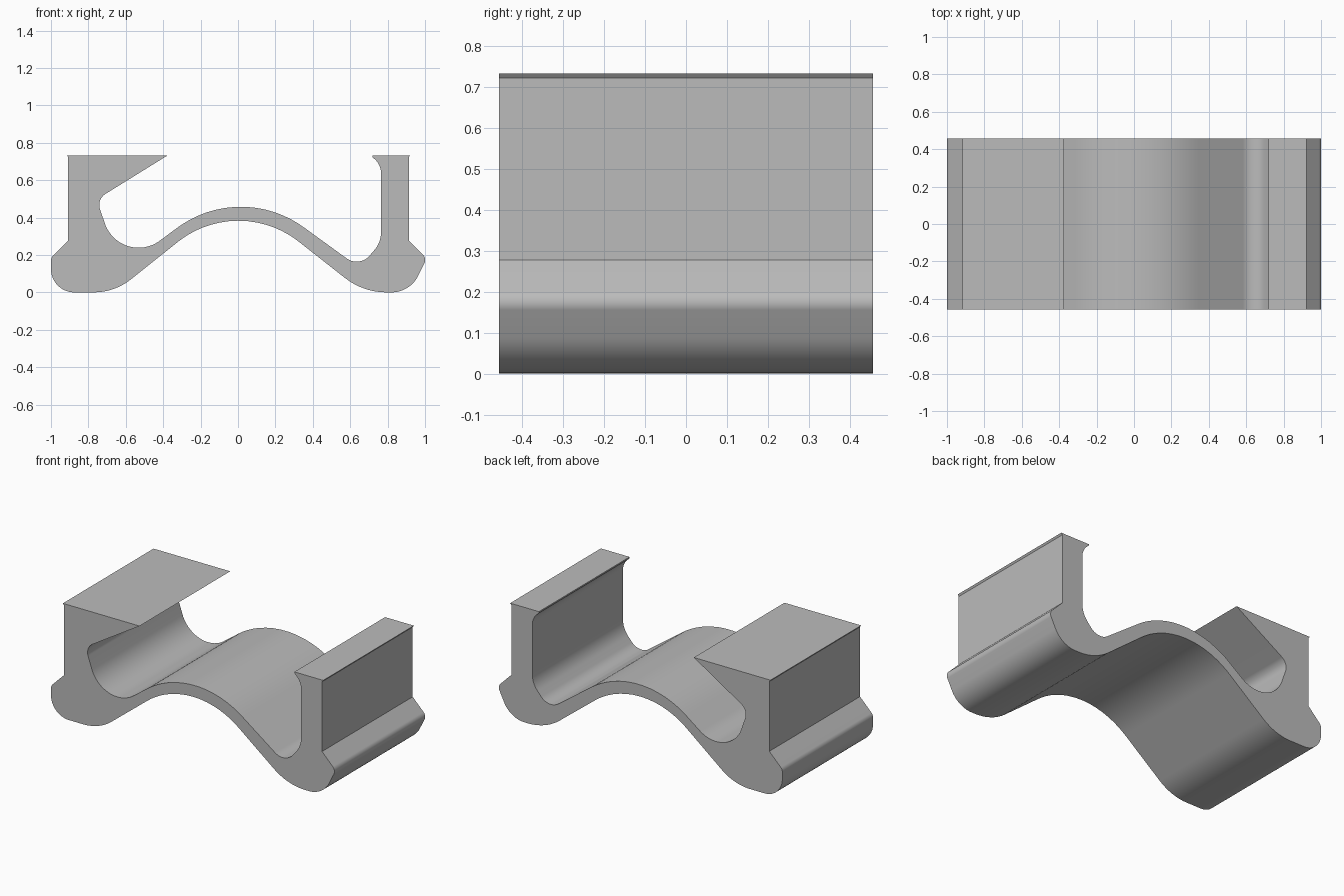
import bpy
import bmesh
from math import ceil, radians, tan
from mathutils import Vector

cube = bpy.data.objects.get("Cube")
if cube:
    bpy.data.objects.remove(cube, do_unlink=True)

HALF_DEPTH = 0.457


def rounded(corners):
    """Turn (x, z, radius) corners into an outline with true arc fillets."""
    outline = []
    for i, (x, z, radius) in enumerate(corners):
        here = Vector((x, z))
        if not radius:
            outline.append(here)
            continue
        a = (Vector(corners[i - 1][:2]) - here).normalized()
        b = (Vector(corners[(i + 1) % len(corners)][:2]) - here).normalized()
        half = a.angle(b) / 2
        start = here + a * (radius / tan(half))
        end = here + b * (radius / tan(half))
        centre = here + (a + b).normalized() * (start - here).length / (a.dot((a + b).normalized()))
        steps = max(3, ceil((radians(180) - 2 * half) / radians(5)))
        for k in range(steps + 1):
            spoke = start.lerp(end, k / steps) - centre
            outline.append(centre + spoke.normalized() * radius)
    return outline


# Clip section, clockwise from the top left: sharp corners have radius 0
section = [
    # hooked left arm and its pocket
    (-0.916, 0.733, 0), (-0.375, 0.733, 0), (-0.756, 0.497, 0.07), (-0.627, 0.122, 0.19),
    # top of the arch and the right pocket
    (0.012, 0.594, 0.57), (0.648, 0.133, 0.09), (0.765, 0.267, 0.15),
    # right arm with its small lip
    (0.765, 0.68, 0.1), (0.718, 0.724, 0), (0.718, 0.733, 0),
    (0.921, 0.733, 0), (0.913, 0.722, 0), (0.913, 0.277, 0),
    # right foot, underside of the arch, left foot
    (1.009, 0.181, 0.04), (0.92, 0, 0.16), (0.67, 0, 0.36), (0, 0.526, 0.52),
    (-0.66, 0, 0.32), (-1, 0, 0.125), (-1, 0.185, 0.04),
    (-0.908, 0.277, 0), (-0.908, 0.722, 0),
]

# Extrude the section along y
bm = bmesh.new()
face = bm.faces.new([bm.verts.new((p.x, -HALF_DEPTH, p.y)) for p in rounded(section)])
extruded = bmesh.ops.extrude_face_region(bm, geom=[face], use_keep_orig=True)
moved = [v for v in extruded["geom"] if isinstance(v, bmesh.types.BMVert)]
bmesh.ops.translate(bm, verts=moved, vec=(0, 2 * HALF_DEPTH, 0))
bmesh.ops.recalc_face_normals(bm, faces=bm.faces)
mesh = bpy.data.meshes.new("spring_clip")
bm.to_mesh(mesh)
bm.free()

clip = bpy.data.objects.new("spring_clip", mesh)
bpy.context.collection.objects.link(clip)

# Single plain grey
grey = bpy.data.materials.new("plain_grey")
grey.use_nodes = True
colour = (0.5, 0.5, 0.5, 1)
grey.diffuse_color = colour
grey.node_tree.nodes["Principled BSDF"].inputs["Base Color"].default_value = colour
mesh.materials.append(grey)

# Smooth curves, crisp edges
bpy.context.view_layer.objects.active = clip
clip.select_set(True)
bpy.ops.object.shade_smooth_by_angle(angle=radians(25))
